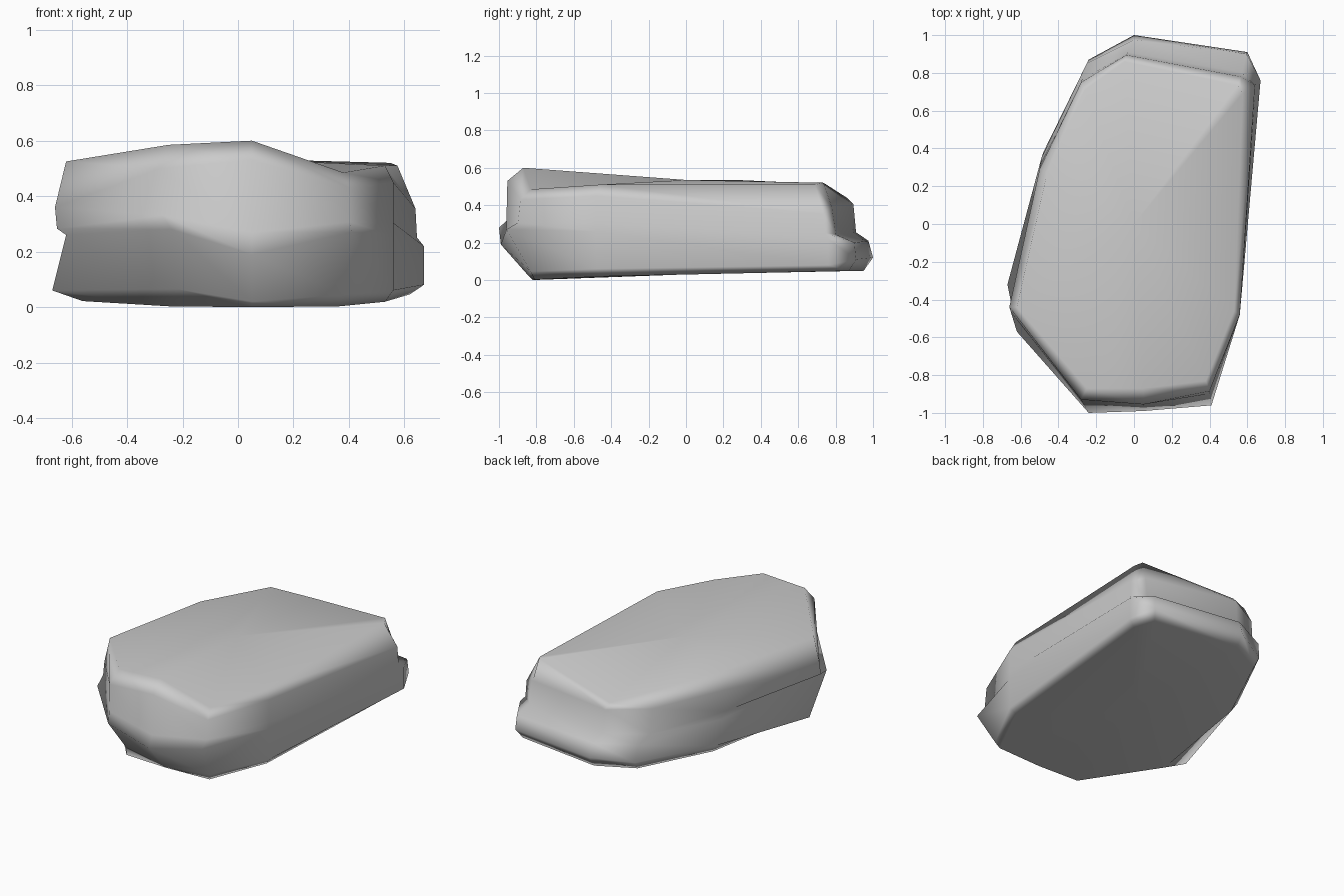
import bpy, bmesh
from mathutils import Vector

if "Cube" in bpy.data.objects:
    bpy.data.objects.remove(bpy.data.objects["Cube"])

# Outline rings of the stone slab, from back tip clockwise seen from above
base = [(0, .95), (.57, .87), (.62, .74), (.53, -.46), (.36, -.81),
        (.05, -.82), (-.24, -.81), (-.56, -.38), (-.45, .36), (-.23, .83)]
foot = [(0, 1, .12), (.6, .91, .11), (.67, .76, .08), (.56, -.48, .06), (.38, -.83, .045),
        (.05, -.84, .02), (-.22, -.84, .065), (-.67, -.32, .06), (-.48, .38, .09), (-.24, .87, .1)]
waist = [(0, .975, .21), (.595, .9, .2), (.67, .76, .22), (.56, -.48, .26), (.41, -.96, .27),
         (.05, -.99, .19), (-.24, -1, .28), (-.62, -.57, .26), (-.49, .35, .25), (-.25, .85, .21)]
shoulder = [(-.04, .895, .405), (.565, .78, .39), (.64, .735, .355), (.56, -.48, .45), (.4, -.885, .43),
            (.05, -.955, .53), (-.28, -.93, .5), (-.66, -.44, .36), (-.5, .29, .43), (-.28, .75, .42)]
rim = [(-.05, .86, .44), (.55, .735, .52), (.575, .69, .51), (.53, -.46, .51), (.38, -.83, .485),
       (.05, -.87, .6), (-.25, -.87, .585), (-.62, -.44, .525), (-.46, .27, .535), (-.26, .71, .515)]


def neck_point(low, high):
    """Hollow just above the ledge around the waist."""
    p = Vector(low).lerp(Vector(high), .82)
    p.z = low[2] + .23 * (high[2] - low[2])
    return p


bm = bmesh.new()


def add_ring(points):
    return [bm.verts.new(p) for p in points]


def cap(ring, centre):
    c = bm.verts.new(centre)
    for i, v in enumerate(ring):
        bm.faces.new((v, ring[(i + 1) % len(ring)], c))


# Underside rises gently towards the back, flattening out as it goes
tilted_base = [(x, y, .05 * ((y + .82) / 1.8) ** .6) for x, y in base]
neck = [neck_point(a, b) for a, b in zip(waist, shoulder)]
rings = [add_ring(r) for r in (tilted_base, foot, waist, neck, shoulder, rim)]

# Side walls
for low, high in zip(rings, rings[1:]):
    n = len(low)
    for i in range(n):
        j = (i + 1) % n
        bm.faces.new((low[i], low[j], high[j], high[i]))

# Underside and top surface
cap(rings[0], (0, 0, .03))
cap(rings[-1], (0, 0, .535))
bmesh.ops.recalc_face_normals(bm, faces=bm.faces[:])

mesh = bpy.data.meshes.new("stone_slab")
bm.to_mesh(mesh)
bm.free()
mesh.shade_smooth()
stone = bpy.data.objects.new("stone_slab", mesh)
bpy.context.collection.objects.link(stone)

# Large faces dominate the smooth shading so they read as flat
stone.modifiers.new("flat_planes", "WEIGHTED_NORMAL")
